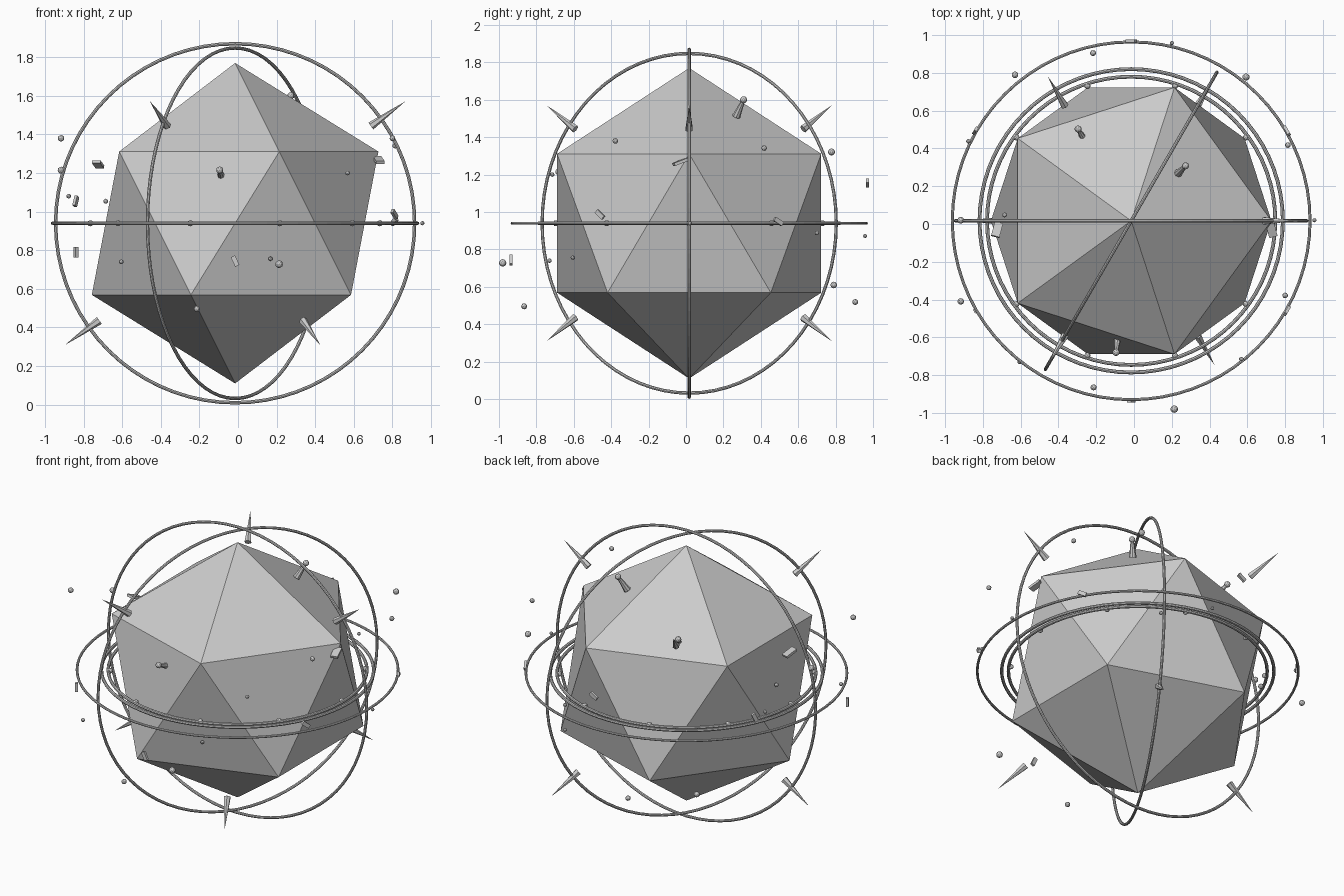
import bpy
from math import radians, cos, sin
from mathutils import Vector, Matrix

if "Cube" in bpy.data.objects:
    bpy.data.objects.remove(bpy.data.objects["Cube"])

C = Vector((-0.015, 0.017, 0.94))


def finish(name):
    ob = bpy.context.object
    ob.name = name
    return ob


def ring(name, radius, tube, rot=(0, 0, 0)):
    bpy.ops.mesh.primitive_torus_add(location=C, rotation=rot, major_radius=radius,
                                     minor_radius=tube, major_segments=72, minor_segments=8)
    return finish(name)


def ball(name, pos, r):
    bpy.ops.mesh.primitive_ico_sphere_add(subdivisions=2, radius=r, location=pos)
    return finish(name)


def cone(name, base, tip, r, r2=0, sides=6):
    base, tip = Vector(base), Vector(tip)
    d = tip - base
    bpy.ops.mesh.primitive_cone_add(vertices=sides, radius1=r, radius2=r2, depth=d.length,
                                    location=(base + tip) / 2,
                                    rotation=d.to_track_quat('Z', 'Y').to_euler())
    return finish(name)


def box(name, pos, size, az=0, tilt=0):
    # local x points outward, tilt turns the box about that axis
    bpy.ops.mesh.primitive_cube_add(size=1)
    ob = finish(name)
    ob.matrix_world = (Matrix.Translation(pos) @ Matrix.Rotation(radians(az), 4, 'Z')
                       @ Matrix.Rotation(radians(tilt), 4, 'X') @ Matrix.Diagonal((*size, 1)))
    return ob


# faceted core
bpy.ops.mesh.primitive_ico_sphere_add(subdivisions=1, radius=0.83, location=C)
finish("core")

# orbit rings
ring("outer_ring", 0.947, 0.008)
ring("band_ring_outer", 0.803, 0.010)
ring("band_ring_inner", 0.763, 0.010)
ring("upright_ring_front", 0.93, 0.009, (radians(90), 0, 0))
ring("upright_ring_diagonal", 0.908, 0.009, (radians(90), 0, radians(60)))

# beads on the band
for i in range(10):
    a = radians(36 * i)
    ball("bead", C + Vector((cos(a), sin(a), 0)) * 0.75, 0.016)

# radial spikes, alternating up and down
for i in range(6):
    a, e = radians(60 * i), radians(35.6 if i % 2 == 0 else -35.6)
    d = Vector((cos(a) * cos(e), sin(a) * cos(e), sin(e)))
    cone("spike", C + d * 0.865, C + d * 1.085, 0.022)

# floating balls
balls = [(-.917, -.41, 1.38, .017), (-.917, .02, 1.215, .018), (-.877, .438, 1.08, .012),
         (-.685, .048, 1.054, .013), (-.605, -.73, .74, .012), (-.214, -.865, .496, .016),
         (.168, -.606, .756, .011), (.213, -.98, .728, .020), (.568, -.715, 1.2, .012),
         (.80, -.378, 1.38, .015), (.955, .02, .94, .011), (.815, .418, 1.342, .015),
         (.593, .778, 1.321, .019), (-.63, .79, .61, .018), (-.217, .905, .519, .016),
         (.20, .958, .872, .011), (.38, .70, .888, .012)]
for x, y, z, r in balls:
    ball("floating_ball", (x, y, z), r)

# ball-tipped antennae on the core
for p in [(.273, .308, 1.6), (-.095, -.68, 1.215), (-.296, .503, 1.42)]:
    p = Vector(p)
    d = (p - C).normalized()
    ball("antenna_ball", p, 0.019)
    cone("antenna_cone", p - d * 0.105, p, 0.022, 0.009, 8)

# drifting shards around the equator: height offset, tilt
for i, (dz, tilt) in enumerate([(.01, 60), (.215, 60), (.114, 25),
                                (-.15, 0), (-.196, 25), (.047, 50)]):
    a = 30 + 60 * i
    box("shard", C + Vector((.953 * cos(radians(a)), .953 * sin(radians(a)), dz)),
        (.016, .024, .055), a, tilt)

# side fins near the surface
box("side_fin", (-.725, -.03, 1.245), (.045, .08, .016), 165, 20)
box("side_fin", (.728, -.03, 1.268), (.045, .08, .016), 15, 20)
